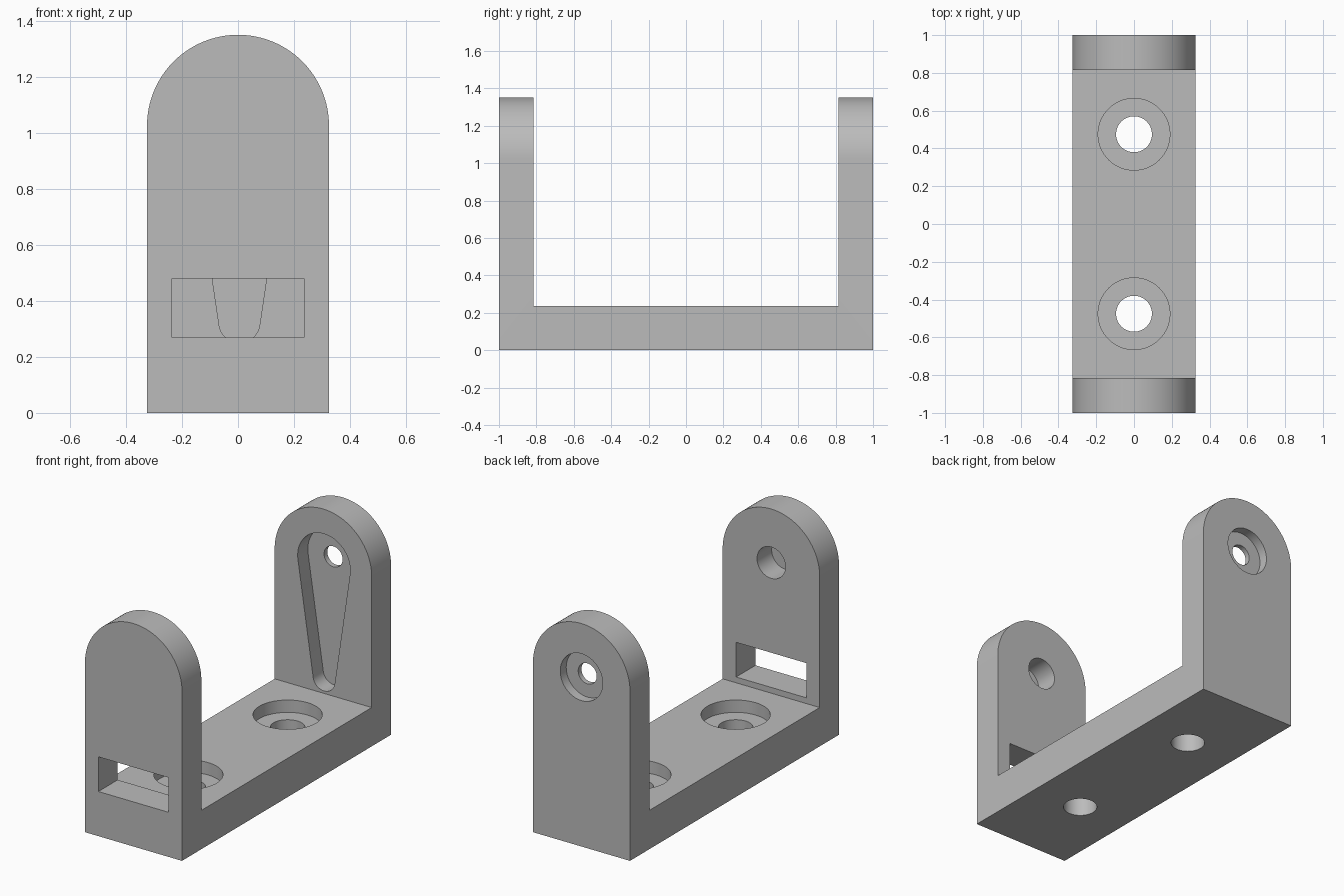
import bpy, bmesh, math
from mathutils import Matrix

if "Cube" in bpy.data.objects:
    bpy.data.objects.remove(bpy.data.objects["Cube"])

W = 0.325            # half width
AXIS_Z = 1.025       # height of the pivot axis, centre of the rounded tops
WALL = 0.185         # wall thickness
INNER = 1 - WALL     # inner wall faces at y = +-INNER
FLOOR = 0.235        # top of the base

grey = bpy.data.materials.new("grey plastic")
grey.diffuse_color = (0.5, 0.5, 0.5, 1)
grey.use_nodes = True
grey.node_tree.nodes["Principled BSDF"].inputs["Base Color"].default_value = grey.diffuse_color


def make_object(name, bm):
    bmesh.ops.recalc_face_normals(bm, faces=bm.faces)
    me = bpy.data.meshes.new(name)
    bm.to_mesh(me)
    bm.free()
    ob = bpy.data.objects.new(name, me)
    bpy.context.collection.objects.link(ob)
    return ob


def prism(name, outline, y0, y1):
    """Extrude an (x, z) outline from y0 to y1."""
    bm = bmesh.new()
    face = bm.faces.new([bm.verts.new((x, y0, z)) for x, z in outline])
    new = bmesh.ops.extrude_face_region(bm, geom=[face])["geom"]
    verts = [v for v in new if isinstance(v, bmesh.types.BMVert)]
    bmesh.ops.translate(bm, vec=(0, y1 - y0, 0), verts=verts)
    return make_object(name, bm)


def arc(cx, cz, r, a0, a1, n):
    return [(cx + r * math.cos(a0 + (a1 - a0) * i / n),
             cz + r * math.sin(a0 + (a1 - a0) * i / n)) for i in range(n + 1)]


def rect(x, z0, z1):
    return [(-x, z0), (x, z0), (x, z1), (-x, z1)]


def round_y(name, x, z, r, y0, y1):
    return prism(name, arc(x, z, r, 0, 2 * math.pi, 64)[:-1], y0, y1)


def round_z(name, y, r, z0, z1):
    bm = bmesh.new()
    bmesh.ops.create_cone(bm, cap_ends=True, segments=64, radius1=r, radius2=r,
                          depth=z1 - z0,
                          matrix=Matrix.Translation((0, y, (z0 + z1) / 2)))
    return make_object(name, bm)


# Bracket body: a long block with a rounded top
body = prism("bracket", [(-W, 0), (W, 0)] + arc(0, AXIS_Z, W, 0, math.pi, 64), -1, 1)
body.data.materials.append(grey)

# Opening between the two uprights
cutters = [prism("opening", rect(0.6, FLOOR, 2), -INNER, INNER)]

# Counterbored screw holes in the base
for y in (-0.475, 0.475):
    cutters.append(round_z("screw_hole", y, 0.095, -0.1, 0.5))
    cutters.append(round_z("screw_head_recess", y, 0.19, FLOOR - 0.075, 0.5))

# Front upright: window and blind pivot hole on the inside
cutters.append(prism("window", rect(0.235, 0.27, 0.48), -1.1, -INNER + 0.05))
cutters.append(round_y("pivot_hole", 0, AXIS_Z, 0.095, -INNER - 0.14, -INNER + 0.05))

# Back upright: tapered lever recess inside, stepped pivot hole through
cx, r_top, r_low, z_low = 0.005, 0.176, 0.073, 0.323
tilt = math.asin((r_top - r_low) / (AXIS_Z - z_low))
lever = (arc(cx, AXIS_Z, r_top, -tilt, math.pi + tilt, 48)
         + arc(cx, z_low, r_low, math.pi + tilt, 2 * math.pi - tilt, 32))
cutters.append(prism("lever_recess", lever, INNER - 0.05, INNER + 0.097))
cutters.append(round_y("axle_hole", 0, AXIS_Z, 0.062, INNER - 0.05, 1.1))
cutters.append(round_y("axle_head_recess", 0, AXIS_Z, 0.142, 1 - 0.057, 1.1))

# Cut everything out, then discard the cutters
bpy.context.view_layer.objects.active = body
body.select_set(True)
for cutter in cutters:
    cutter.hide_render = True
    mod = body.modifiers.new(cutter.name, "BOOLEAN")
    mod.operation = "DIFFERENCE"
    mod.solver = "EXACT"
    mod.object = cutter
    bpy.ops.object.modifier_apply(modifier=mod.name)
for cutter in cutters:
    bpy.data.objects.remove(cutter)

bpy.ops.object.shade_smooth_by_angle(angle=math.radians(30))
